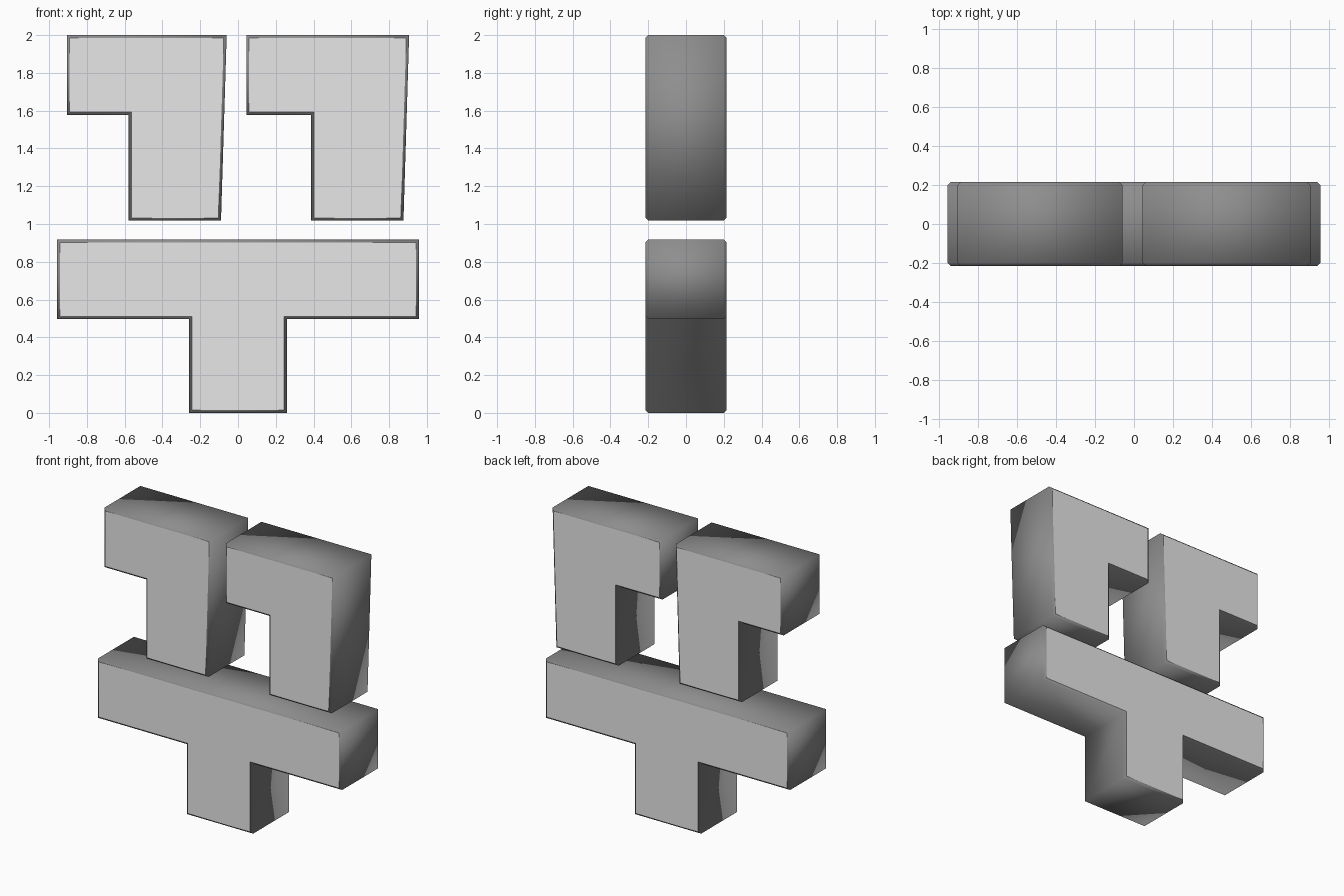
import bpy, bmesh
from mathutils import Vector

if "Cube" in bpy.data.objects:
    bpy.data.objects.remove(bpy.data.objects["Cube"])

HALF_DEPTH = 0.215
CHAMFER = 0.015


def material(name, value):
    mat = bpy.data.materials.new(name)
    mat.diffuse_color = (value, value, value, 1)
    mat.use_nodes = True
    mat.node_tree.nodes["Principled BSDF"].inputs["Base Color"].default_value = mat.diffuse_color
    return mat


light_grey = material("light grey", 0.8)
dark_grey = material("dark grey", 0.27)


def block(name, profile):
    """Extrude an x-z profile along y, chamfer front and back outlines."""
    bm = bmesh.new()
    front = bm.faces.new([bm.verts.new((x, -HALF_DEPTH, z)) for x, z in profile])
    ext = bmesh.ops.extrude_face_region(bm, geom=[front], use_keep_orig=True)
    moved = [g for g in ext["geom"] if isinstance(g, bmesh.types.BMVert)]
    bmesh.ops.translate(bm, verts=moved, vec=Vector((0, 2 * HALF_DEPTH, 0)))
    bmesh.ops.recalc_face_normals(bm, faces=bm.faces[:])
    rims = [e for e in bm.edges
            if abs(e.verts[0].co.y - e.verts[1].co.y) < 1e-5]
    bmesh.ops.bevel(bm, geom=rims, offset=CHAMFER, segments=1,
                    profile=0.5, affect='EDGES')
    bmesh.ops.recalc_face_normals(bm, faces=bm.faces[:])
    # Flat light front and back; softly shaded dark sides and chamfers
    for f in bm.faces:
        side = abs(f.normal.y) < 0.95
        f.smooth = side
        f.material_index = int(side)
    me = bpy.data.meshes.new(name)
    bm.to_mesh(me)
    bm.free()
    me.materials.append(light_grey)
    me.materials.append(dark_grey)
    ob = bpy.data.objects.new(name, me)
    bpy.context.collection.objects.link(ob)
    return ob


def hook(name, left, step, foot, right):
    """Upper block: overhang to the left, slightly leaning right side."""
    return block(name, [(left, 2.0), (left, 1.578), (step, 1.578),
                        (step, 1.018), (foot, 1.018), (right, 2.0)])


# Two upper hooked blocks
hook("upper_left_block", -0.906, -0.579, -0.09, -0.06)
hook("upper_right_block", 0.044, 0.387, 0.876, 0.906)

# Lower T-shaped block
half = [(0.259, 0.0), (0.259, 0.496), (0.957, 0.496), (0.957, 0.917)]
block("lower_tee_block", half + [(-x, z) for x, z in reversed(half)])
